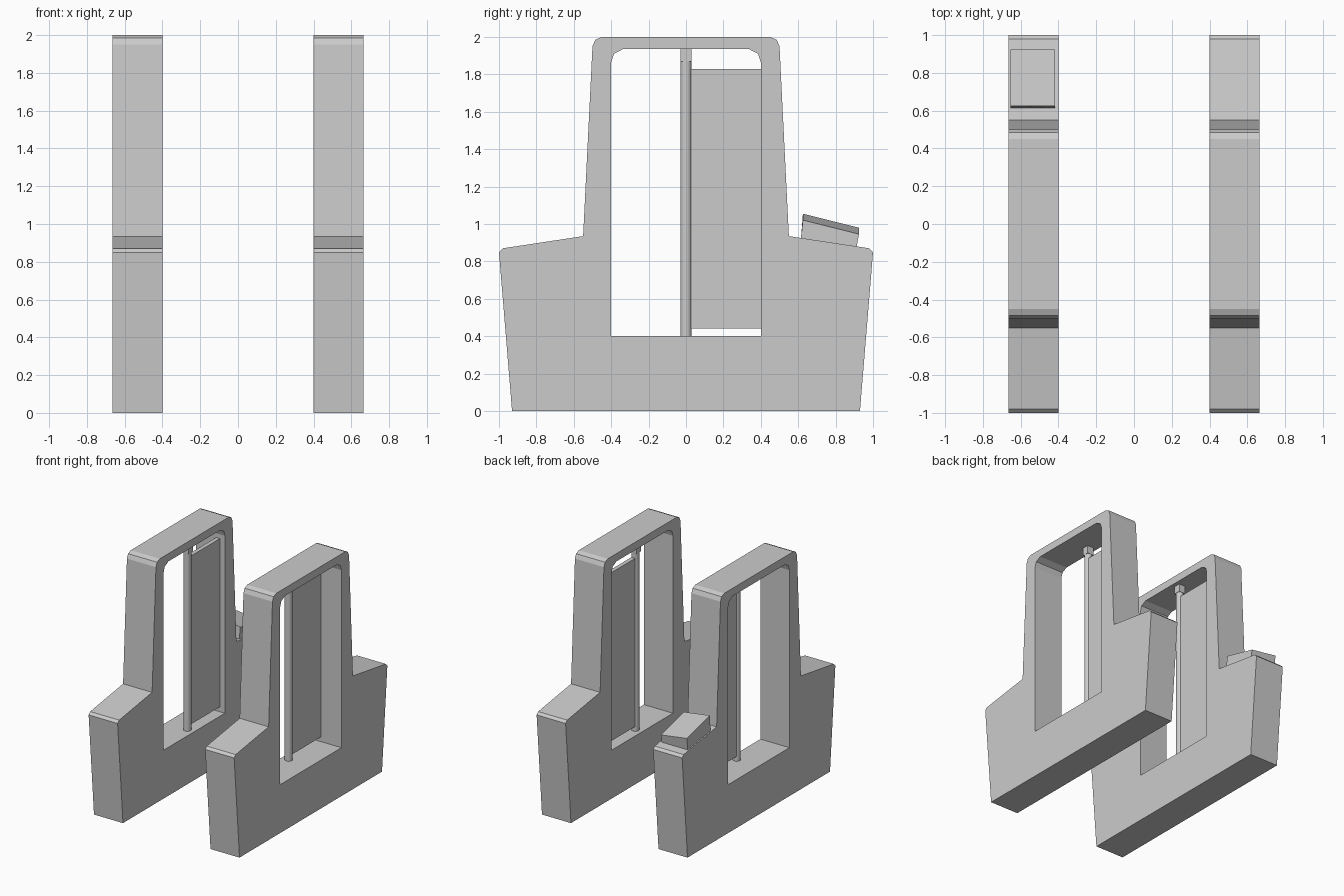
import bpy, bmesh
from mathutils import Vector

if "Cube" in bpy.data.objects:
    bpy.data.objects.remove(bpy.data.objects["Cube"])

X0, X1 = 0.40, 0.665      # inner and outer side of each gate post
PX = 0.463                # pivot line of the swing panels


def finish(bm, name):
    bmesh.ops.recalc_face_normals(bm, faces=bm.faces)
    me = bpy.data.meshes.new(name)
    bm.to_mesh(me)
    bm.free()
    ob = bpy.data.objects.new(name, me)
    bpy.context.collection.objects.link(ob)
    return ob


def symmetric(half):
    """Close a right-half (y, z) outline by reflecting it across y = 0."""
    return half + [(-y, z) for y, z in reversed(half)]


def frame(name, x0, x1, outlines):
    """Plate with a hole: fill between the outlines and extrude along x."""
    bm = bmesh.new()
    edges = []
    for pts in outlines:
        vs = [bm.verts.new((x0, y, z)) for y, z in pts]
        edges += [bm.edges.new((vs[i], vs[i - 1])) for i in range(len(vs))]
    bmesh.ops.triangle_fill(bm, edges=edges, use_beauty=True, use_dissolve=False)
    ext = bmesh.ops.extrude_face_region(bm, geom=bm.faces[:])
    moved = [g for g in ext["geom"] if isinstance(g, bmesh.types.BMVert)]
    bmesh.ops.translate(bm, verts=moved, vec=(x1 - x0, 0, 0))
    return finish(bm, name)


def box(name, lo, hi):
    bm = bmesh.new()
    bmesh.ops.create_cube(bm, size=1)
    lo, hi = Vector(lo), Vector(hi)
    for v in bm.verts:
        v.co = (lo + hi) / 2 + v.co * (hi - lo)
    return finish(bm, name)


outer = symmetric([(0.93, 0), (1.0, 0.85), (0.98, 0.87), (0.55, 0.935),
                   (0.50, 1.95), (0.485, 1.985), (0.45, 2.0)])
window = symmetric([(0.40, 0.40), (0.40, 1.866), (0.385, 1.91), (0.337, 1.935)])

for side, s in (("left", -1), ("right", 1)):
    # Gate post with window
    frame(side + "_frame", s * X0, s * X1, (outer, window))

    # Hinge pole and its square top bracket
    bpy.ops.mesh.primitive_cylinder_add(vertices=16, radius=0.03, depth=1.47,
                                        location=(s * PX, 0, 1.135))
    bpy.context.object.name = side + "_pole"
    bpy.ops.object.shade_smooth_by_angle()
    box(side + "_pole_bracket", (s * PX - 0.03, -0.03, 1.87), (s * PX + 0.03, 0.03, 1.935))

    # Swing panel
    box(side + "_panel", (s * PX - 0.017, 0.026, 0.44), (s * PX + 0.017, 0.40, 1.83))

# Card reader: wedge on the left rear shoulder, its top sloping inward
reader = box("card_reader", (-0.655, 0, 0), (-0.418, 1, 1))
for v in reader.data.vertices:
    back, top, inner = v.co.y > 0.5, v.co.z > 0.5, v.co.x > -0.5
    if top:
        v.co.y, v.co.z = (0.925, 0.98) if back else (0.625, 1.055)
        v.co.z -= 0.034 if inner else 0
    else:
        v.co.y, v.co.z = (0.912, 0.878) if back else (0.615, 0.923)
